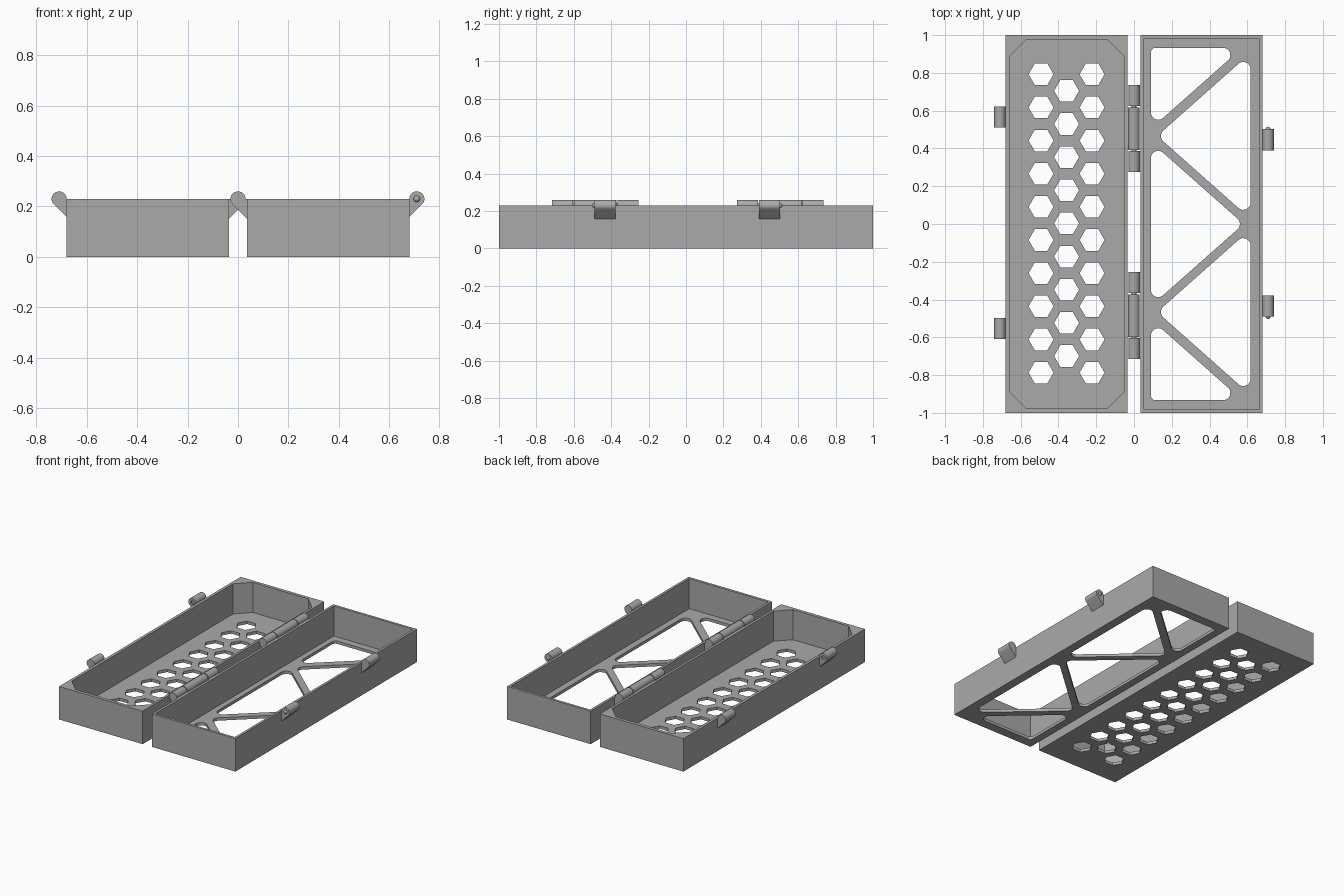
import bpy, bmesh, math
from mathutils import Vector, Matrix

cube = bpy.data.objects.get("Cube")
if cube:
    bpy.data.objects.remove(cube, do_unlink=True)

grey = bpy.data.materials.new("plain_grey")
grey.use_nodes = True
grey.diffuse_color = (0.4, 0.4, 0.4, 1)
grey.node_tree.nodes["Principled BSDF"].inputs["Base Color"].default_value = (0.4, 0.4, 0.4, 1)

HEIGHT, FLOOR = 0.23, 0.02
IN_X, OUT_X = 0.035, 0.68
PIN_X, KNUCKLE_R = 0.71, 0.03


def finish(name, mesh):
    """Clean normals, shade, colour and link a mesh."""
    bm = bmesh.new()
    bm.from_mesh(mesh)
    bmesh.ops.remove_doubles(bm, verts=bm.verts, dist=0.0001)
    bmesh.ops.recalc_face_normals(bm, faces=bm.faces)
    for f in bm.faces:
        f.smooth = True
        f.material_index = 0
    bm.to_mesh(mesh)
    bm.free()
    mesh.set_sharp_from_angle(angle=math.radians(30))
    mesh.materials.clear()
    mesh.materials.append(grey)
    obj = bpy.data.objects.new(name, mesh)
    bpy.context.collection.objects.link(obj)
    return obj


def extrude(name, loops, lo, hi, along_y=False):
    """Fill closed outlines (inner ones are holes) and extrude from lo to hi."""
    curve = bpy.data.curves.new(name, 'CURVE')
    curve.dimensions = '2D'
    curve.fill_mode = 'BOTH'
    curve.extrude = (hi - lo) / 2
    for loop in loops:
        s = curve.splines.new('POLY')
        s.points.add(len(loop) - 1)
        for p, q in zip(s.points, loop):
            p.co = (q[0], q[1], 0, 1)
        s.use_cyclic_u = True
    temp = bpy.data.objects.new(name, curve)
    bpy.context.collection.objects.link(temp)
    bpy.context.view_layer.update()
    graph = bpy.context.evaluated_depsgraph_get()
    mesh = bpy.data.meshes.new_from_object(temp.evaluated_get(graph))
    bpy.data.objects.remove(temp, do_unlink=True)
    bpy.data.curves.remove(curve)
    mid = (lo + hi) / 2
    if along_y:
        mesh.transform(Matrix.Translation((0, mid, 0)) @ Matrix.Rotation(math.pi / 2, 4, 'X'))
    else:
        mesh.transform(Matrix.Translation((0, 0, mid)))
    return finish(name, mesh)


def rect(x0, x1, y, cut=0):
    """Rectangle symmetric in y, optionally with chamfered corners."""
    if not cut:
        return [(x0, -y), (x1, -y), (x1, y), (x0, y)]
    return [(x0 + cut, -y), (x1 - cut, -y), (x1, cut - y), (x1, y - cut),
            (x1 - cut, y), (x0 + cut, y), (x0, y - cut), (x0, cut - y)]


def circle(cx, cy, r, n):
    return [(cx + r * math.cos(math.tau * i / n), cy + r * math.sin(math.tau * i / n))
            for i in range(n)]


def rounded(corners, steps=8):
    """Polygon with rounded corners; acute corners get a larger radius."""
    pts = [Vector(c) for c in corners]
    out = []
    for i, p in enumerate(pts):
        u = (pts[i - 1] - p).normalized()
        v = (pts[(i + 1) % len(pts)] - p).normalized()
        half = math.acos(u.dot(v)) / 2
        r = 0.025 if 1.5 < half * 2 < 1.6 else 0.038
        c = p + (u + v).normalized() * r / math.sin(half)
        t = r / math.tan(half)
        d0, d1 = p + u * t - c, p + v * t - c
        out += [c + d0.lerp(d1, k / steps).normalized() * r for k in range(steps + 1)]
    return out


# Perforated tray: three staggered columns of hexagons
hexes = []
for col in (-1, 0, 1):
    count = 9 if col == 0 else 10
    for row in range(count):
        y = (row - (count - 1) / 2) * 0.1755
        hexes.append(circle(-0.357 + col * 0.135, y + 0.003, 0.066, 6))
outer = rect(-OUT_X, -IN_X, 1)
extrude("perforated_tray_floor", [outer] + hexes, 0, FLOOR)
extrude("perforated_tray_walls", [outer, rect(-0.66, -0.052, 0.977, 0.09)], FLOOR, HEIGHT)

# Truss tray: triangular openings mirrored front to back
openings = [[(0.09, -0.434), (0.58, 0), (0.09, 0.434)]]
for s in (1, -1):
    openings.append([(0.09, s * 0.933), (0.573, s * 0.933), (0.09, s * 0.505)])
    openings.append([(0.617, s * 0.905), (0.123, s * 0.466), (0.617, s * 0.028)])
outer = rect(IN_X, OUT_X, 1)
extrude("truss_tray_floor", [outer] + [rounded(o) for o in openings], 0, FLOOR)
extrude("truss_tray_walls", [outer, rect(0.052, 0.663, 0.982)], FLOOR, HEIGHT)


def knuckle(name, cx, wall, y0, y1, hole=None):
    """Barrel with a sloped gusset running into a tray wall."""
    side = 1 if wall > cx else -1
    arc = [math.radians(225) * i / 20 for i in range(21)]
    prof = [(cx + side * KNUCKLE_R * math.cos(a), HEIGHT + KNUCKLE_R * math.sin(a)) for a in arc]
    root = wall + side * 0.005
    prof += [(root, HEIGHT - KNUCKLE_R * math.sqrt(2) - abs(root - cx)),
             (root, HEIGHT - 0.001)]
    loops = [prof] + ([hole] if hole else [])
    return extrude(name, loops, y0, y1, True)


def nub(name, x, y):
    """Small domed detent on a latch end."""
    bm = bmesh.new()
    bmesh.ops.create_uvsphere(bm, u_segments=16, v_segments=10, radius=0.013,
                              matrix=Matrix.Translation((x, y, HEIGHT)))
    mesh = bpy.data.meshes.new(name)
    bm.to_mesh(mesh)
    bm.free()
    finish(name, mesh)


# Hinges: outer barrels on one tray, middle barrel on the other, pin through all
for label, y in (("back", 0.505), ("front", -0.485)):
    knuckle(label + "_hinge_middle_barrel", 0, -IN_X, y - 0.113, y + 0.113)
    for s, end in ((1, "back"), (-1, "front")):
        lo, hi = sorted((y + s * 0.119, y + s * 0.231))
        knuckle(f"{label}_hinge_{end}_barrel", 0, IN_X, lo, hi)
    extrude(label + "_hinge_pin", [circle(0, HEIGHT, 0.012, 16)], y - 0.2, y + 0.2, True)

# Latches: domed on the truss tray, dimpled on the perforated tray
for s, label in ((1, "back"), (-1, "front")):
    shift = 0.006
    y0, y1 = sorted((s * 0.384 + shift, s * 0.496 + shift))
    knuckle(label + "_latch_domed", PIN_X, OUT_X, y0, y1)
    nub(label + "_latch_dome", PIN_X, s * 0.496 + shift)
    near, deep, far = (s * d + shift for d in (0.504, 0.514, 0.616))
    dimple = circle(-PIN_X, HEIGHT, 0.013, 16)
    knuckle(label + "_latch_dimple_end", -PIN_X, -OUT_X, *sorted((near, deep)), dimple)
    knuckle(label + "_latch_body", -PIN_X, -OUT_X, *sorted((deep, far)))
